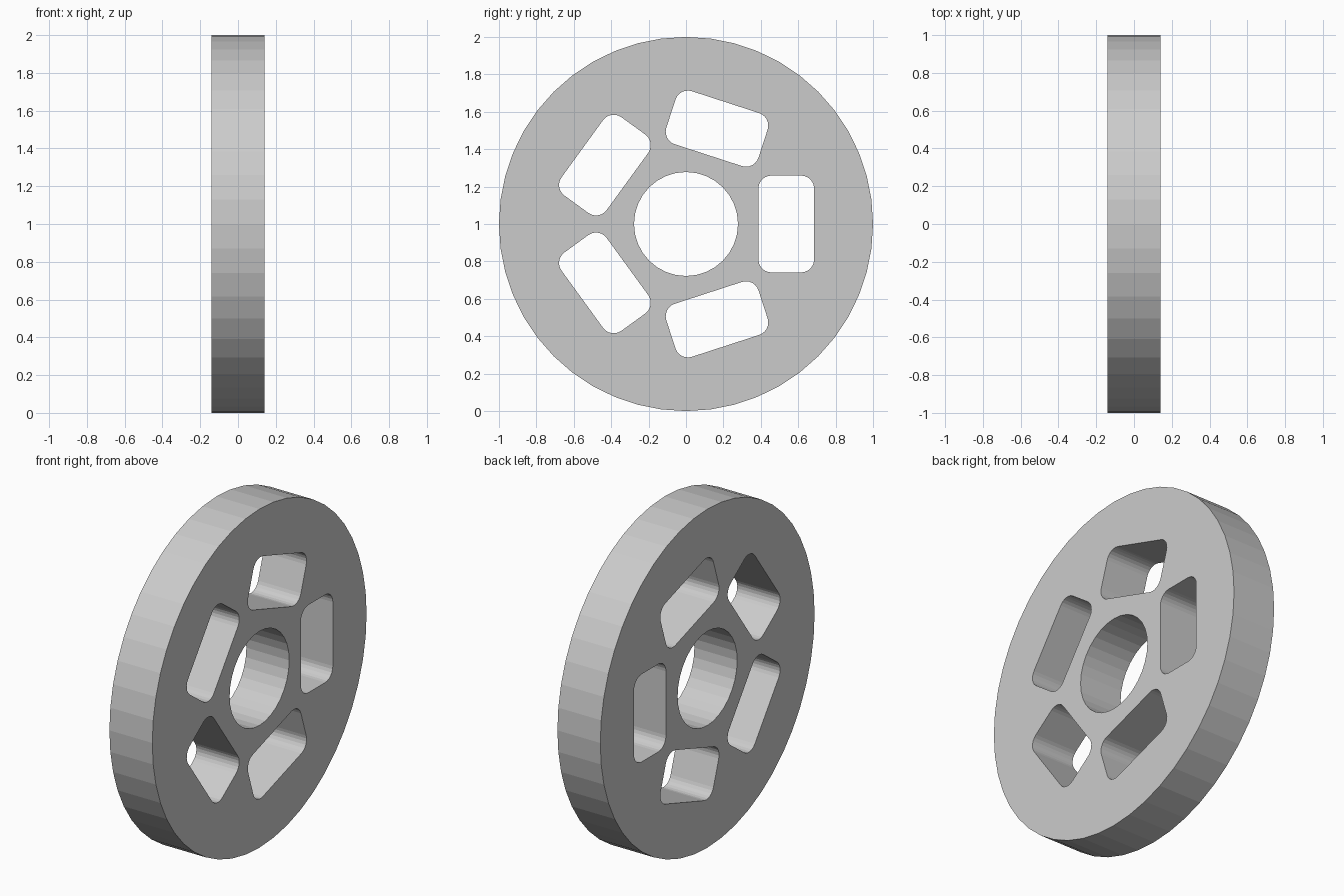
import bpy, bmesh
from math import sin, cos, pi, radians

if "Cube" in bpy.data.objects:
    bpy.data.objects.remove(bpy.data.objects["Cube"])

HALF_THICK = 0.14


def circle(radius, sides):
    return [(radius * cos(2 * pi * i / sides), radius * sin(2 * pi * i / sides))
            for i in range(sides)]


def rounded_slot(cx, half_w, half_h, r, steps, angle):
    """Rounded rectangle centred at distance cx, turned about the hub."""
    pts = []
    for k, (sx, sy) in enumerate([(1, 1), (-1, 1), (-1, -1), (1, -1)]):
        for i in range(steps + 1):
            a = pi / 2 * (k + i / steps)
            x = cx + sx * (half_w - r) + r * cos(a)
            y = sy * (half_h - r) + r * sin(a)
            pts.append((x * cos(angle) - y * sin(angle),
                        x * sin(angle) + y * cos(angle)))
    return pts


# Disc profile: rim, hub hole and five slots, filled and extruded
curve = bpy.data.curves.new("wheel_disc_profile", 'CURVE')
curve.dimensions = '2D'
curve.fill_mode = 'BOTH'
curve.extrude = HALF_THICK

loops = [circle(1.0, 48), circle(0.278, 32)]
loops += [rounded_slot(0.536, 0.149, 0.259, 0.07, 6, radians(72 * i)) for i in range(5)]
for pts in loops:
    s = curve.splines.new('POLY')
    s.points.add(len(pts) - 1)
    for p, (x, y) in zip(s.points, pts):
        p.co = (x, y, 0, 1)
    s.use_cyclic_u = True
    s.use_smooth = False

profile = bpy.data.objects.new("profile", curve)
bpy.context.collection.objects.link(profile)
bpy.context.view_layer.update()

# Convert to a welded mesh with one flat face set
mesh = bpy.data.meshes.new_from_object(
    profile.evaluated_get(bpy.context.evaluated_depsgraph_get()))
bpy.data.objects.remove(profile)
bm = bmesh.new()
bm.from_mesh(mesh)
bmesh.ops.remove_doubles(bm, verts=bm.verts, dist=1e-4)
bmesh.ops.recalc_face_normals(bm, faces=bm.faces)
for f in bm.faces:
    f.smooth = False
bm.to_mesh(mesh)
bm.free()

# Stand the disc upright with its axle along x
disc = bpy.data.objects.new("wheel_disc", mesh)
disc.rotation_euler = (pi / 2, 0, pi / 2)
disc.location = (0, 0, 1)
bpy.context.collection.objects.link(disc)
